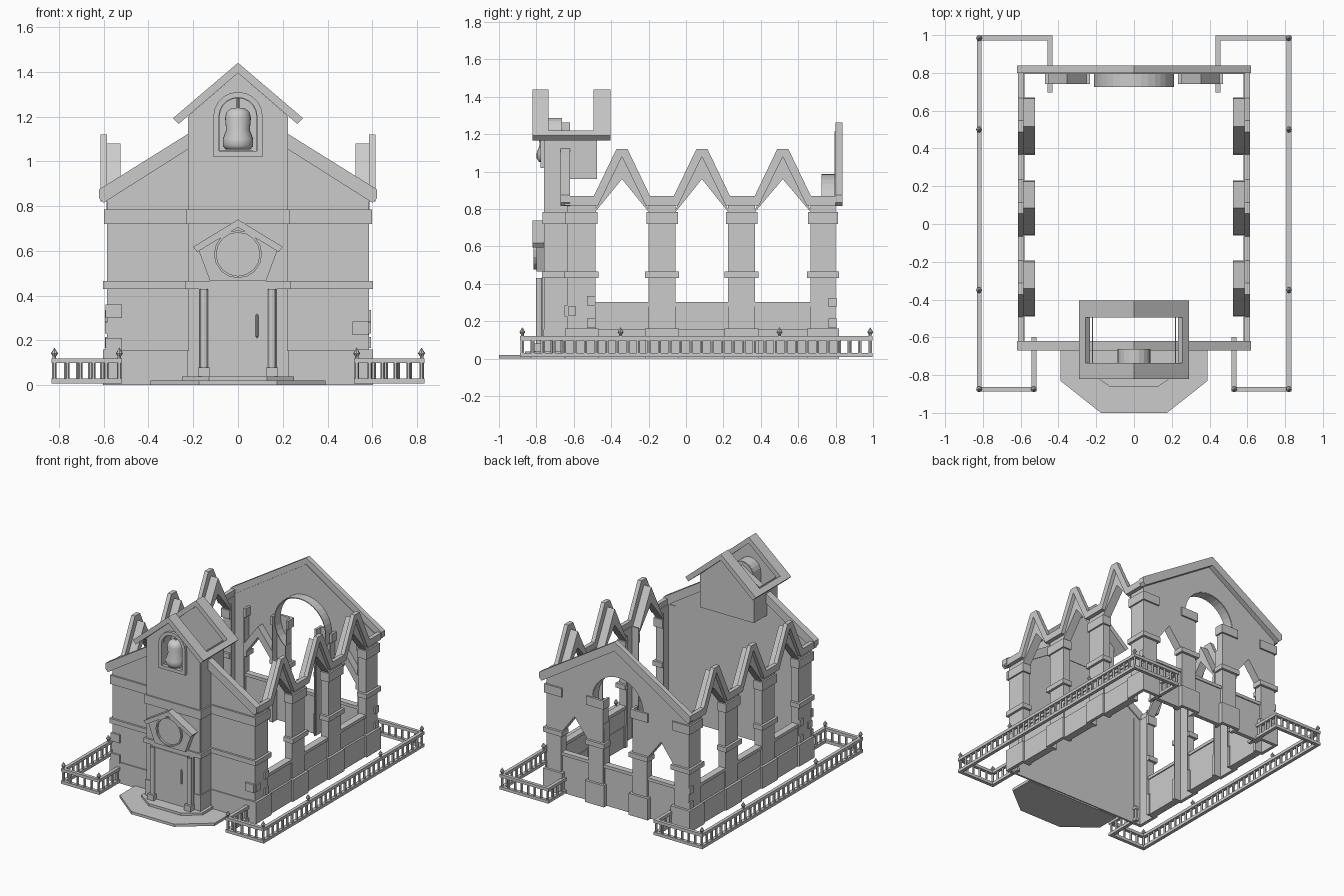
import bpy, bmesh, math
from mathutils import Vector

if "Cube" in bpy.data.objects:
    bpy.data.objects.remove(bpy.data.objects["Cube"], do_unlink=True)

stone = bpy.data.materials.new("grey_stone")
stone.use_nodes = True
COLOR = (0.6, 0.6, 0.6, 1)
stone.diffuse_color = COLOR
stone.node_tree.nodes["Principled BSDF"].inputs["Base Color"].default_value = COLOR


def finish(name, bm, thickness=0):
    bmesh.ops.recalc_face_normals(bm, faces=bm.faces)
    me = bpy.data.meshes.new(name)
    bm.to_mesh(me)
    bm.free()
    me.materials.append(stone)
    ob = bpy.data.objects.new(name, me)
    bpy.context.collection.objects.link(ob)
    if thickness:
        m = ob.modifiers.new("thickness", 'SOLIDIFY')
        m.thickness, m.offset = thickness, 0
    return ob


# Profile planes: (a, b) lies in the profile, d runs along the extrusion
def along_y(a, b, d): return (a, d, b)
def along_z(a, b, d): return (a, b, d)
def along_x(a, b, d): return (d, a, b)
def along_neg_x(a, b, d): return (-d, a, b)


def prism(name, pts, to3d, d0, d1):
    bm = bmesh.new()
    rows = [[bm.verts.new(to3d(a, b, d)) for a, b in pts] for d in (d0, d1)]
    for row in rows:
        bm.faces.new(row)
    n = len(pts)
    for i in range(n):
        j = (i + 1) % n
        bm.faces.new((rows[0][i], rows[0][j], rows[1][j], rows[1][i]))
    return finish(name, bm)


def box(name, x0, x1, y0, y1, z0, z1):
    return prism(name, [(x0, y0), (x1, y0), (x1, y1), (x0, y1)], along_z, z0, z1)


def sheet(name, loops, to3d, d, thickness=0.006):
    """Flat wall; loops after the first are holes."""
    bm = bmesh.new()
    for pts in loops:
        vs = [bm.verts.new(to3d(a, b, d)) for a, b in pts]
        for i, v in enumerate(vs):
            bm.edges.new((v, vs[(i + 1) % len(vs)]))
    bmesh.ops.triangle_fill(bm, edges=bm.edges[:], use_beauty=True)
    return finish(name, bm, thickness)


def reveal(name, pts, to3d, d0, d1):
    """Open strip lining an opening."""
    bm = bmesh.new()
    rows = [[bm.verts.new(to3d(a, b, d)) for a, b in pts] for d in (d0, d1)]
    for i in range(len(pts) - 1):
        bm.faces.new((rows[0][i], rows[0][i + 1], rows[1][i + 1], rows[1][i]))
    return finish(name, bm, 0.006)


def lathe(name, profile, x, y, steps=12, smooth=False):
    bm = bmesh.new()
    vs = [bm.verts.new((x + r, y, z)) for r, z in profile]
    es = [bm.edges.new(p) for p in zip(vs, vs[1:])]
    bmesh.ops.spin(bm, geom=vs + es, cent=(x, y, 0), axis=(0, 0, 1),
                   angle=math.tau, steps=steps, use_duplicate=False)
    bmesh.ops.remove_doubles(bm, verts=bm.verts, dist=0.0002)
    ob = finish(name, bm)
    if smooth:
        for p in ob.data.polygons:
            p.use_smooth = True
    return ob


def arch(hw, z0, spring, n=10):
    arc = [(-hw * math.cos(math.pi * i / n), spring + hw * math.sin(math.pi * i / n))
           for i in range(n + 1)]
    return [(-hw, z0)] + arc + [(hw, z0)]


def mirror(pts):
    """Complete a right-hand profile with its left half."""
    return pts + [(-a, b) for a, b in reversed(pts) if abs(a) > 1e-6]


# Pilasters: hollow U-shaped piers with a base, a middle band and a capital
def u_prism(name, u0, u1, v, inner, t, plane, z0, z1):
    plan = [(u0, inner), (u0, v), (u1, v), (u1, inner),
            (u1 - t, inner), (u1 - t, v - t), (u0 + t, v - t), (u0 + t, inner)]
    prism(name, [plane(a, b) for a, b in plan], along_z, z0, z1)


def pilaster(side, u0, u1, v, plane, top):
    inner = v - 0.06
    u_prism(side + "_pier", u0, u1, v, inner, 0.006, plane, 0, top)
    for part, z0, z1, e in (("base", 0, 0.16, 0.018), ("band", 0.43, 0.465, 0.018),
                            ("capital", 0.72, 0.785, 0.012)):
        u_prism(side + "_pier_" + part, u0 - e, u1 + e, v + e, inner, e, plane, z0, z1)


# Side walls
PIERS = [(-0.63, -0.485), (-0.2, -0.055), (0.225, 0.37), (0.665, 0.8)]
for side, s, ax in (("left", 1, along_x), ("right", -1, along_neg_x)):
    for u0, u1 in PIERS:
        pilaster(side, u0, u1, 0.585, lambda u, v: (s * v, u), 0.83)
    upper, lower = [(-0.65, 0.87)], [(-0.65, 0.82)]
    for (_, a), (b, _) in zip(PIERS, PIERS[1:]):
        c, h = (a + b) / 2, (b - a) / 2
        prism(side + "_pointed_arch",
              [(c - h, 0.785), (c, 0.96), (c + h, 0.785), (c + h, 0.8), (c, 1.08), (c - h, 0.8)],
              ax, 0.525, 0.588)
        upper += [(c - 0.15, 0.87), (c - 0.03, 1.12), (c + 0.03, 1.12), (c + 0.15, 0.87)]
        lower += [(c - 0.127, 0.82), (c, 1.08), (c + 0.127, 0.82)]
        for part, x0, x1, z0, z1 in (("low_wall", 0.54, 0.575, 0, 0.29),
                                     ("low_wall_ledge", 0.532, 0.583, 0.28, 0.303),
                                     ("low_wall_base", 0.535, 0.59, 0, 0.155)):
            box(side + "_" + part, s * x0, s * x1, a, b, z0, z1)
    prism(side + "_zigzag_coping", upper + [(0.8, 0.87), (0.8, 0.82)] + lower[::-1],
          ax, 0.585, 0.615)
    # Loose corner stones on the side faces
    for y, z in ((-0.61, 0.255), (-0.507, 0.31), (-0.507, 0.19), (0.783, 0.3), (0.783, 0.19)):
        box(side + "_corner_stone", s * 0.58, s * 0.595, y - 0.022, y + 0.022, z - 0.025, z + 0.025)

# Gable copings
gable = [(0.62, 0.835), (0.6, 0.815), (0, 1.195), (-0.6, 0.815), (-0.62, 0.835),
         (-0.62, 0.875), (0, 1.262), (0.62, 0.875)]
prism("front_gable_coping", gable, along_y, -0.67, -0.62)
prism("back_gable_coping", gable, along_y, 0.8, 0.838)

# Back wall: two pointed openings and a middle opening ending in a round window
R, ZC, HW = 0.21, 0.775, 0.12
start = math.asin(HW / R)
circle = [(R * math.sin(t), ZC - R * math.cos(t))
          for t in [start + (math.tau - 2 * start) * i / 28 for i in range(29)]]
pointed = [(0.24, 0), (0.24, 0.45), (0.355, 0.6), (0.465, 0.45), (0.465, 0)]
right_half = [(HW, 0)] + pointed + [(0.585, 0), (0.585, 0.84), (0, 1.215)]
left_half = [(-a, b) for a, b in reversed(right_half[:-1])]
sheet("back_wall", [right_half + left_half + circle[::-1]], along_y, 0.797)
reveal("round_window_reveal", [(HW, 0)] + circle + [(-HW, 0)], along_y, 0.797, 0.725)
for s in (1, -1):
    prism("back_pointed_arch", [(s * a, b) for a, b in pointed[1:4]]
          + [(s * 0.465, 0.53), (s * 0.355, 0.68), (s * 0.24, 0.53)], along_y, 0.74, 0.795)
    for u0, u1 in ((0.12, 0.24), (0.465, 0.585)):
        a, b = sorted((s * u0, s * u1))
        pilaster("back", a, b, 0.8, lambda u, v: (u, v), 0.785)
for a, b in ((-0.465, -0.24), (-HW, HW), (0.24, 0.465)):
    box("back_low_wall", a, b, 0.755, 0.785, 0, 0.29)
    box("back_low_wall_ledge", a, b, 0.747, 0.793, 0.28, 0.303)

# Front wall with tower bay
sheet("front_wall", [mirror([(0.585, 0), (0.585, 0.84), (0, 1.215)])], along_y, -0.632)
niche = arch(0.085, 1.045, 1.2)
tower_top = [(0.22, 1.205), (0, 1.395)]
sheet("tower_front", [mirror([(0.22, 0)] + tower_top), niche], along_y, -0.755)
sheet("tower_back", [mirror([(0.22, 0.96)] + tower_top)], along_y, -0.48)
for ax in (along_x, along_neg_x):
    sheet("tower_side", [[(-0.755, 0), (-0.635, 0), (-0.635, 0.96), (-0.48, 0.96),
                          (-0.48, 1.2), (-0.755, 1.2)]], ax, 0.22)
for part, z0, z1, e in (("base", 0, 0.155, 0.008), ("band", 0.43, 0.465, 0.015),
                        ("cornice", 0.72, 0.785, 0.013)):
    for s in (1, -1):
        box("front_" + part, s * 0.22, s * (0.585 + e), -0.635 - e, -0.63, z0, z1)
    u_prism("tower_" + part, -0.22 - e, 0.22 + e, 0.755 + e, 0.632, e,
            lambda u, v: (u, -v), z0, z1)
for x, z in ((-0.555, 0.33), (-0.555, 0.18), (0.548, 0.255)):
    box("front_corner_stone", x - 0.036, x + 0.036, -0.65, -0.63, z - 0.03, z + 0.03)

# Bell niche and bell
sheet("niche_frame", [arch(0.11, 1.02, 1.2), niche], along_y, -0.765, 0.025)
reveal("niche_reveal", niche + niche[:1], along_y, -0.755, -0.665)
sheet("niche_back", [niche], along_y, -0.665)
lathe("bell", [(0, 1.24), (0.03, 1.237), (0.05, 1.222), (0.058, 1.195), (0.053, 1.14),
               (0.068, 1.1), (0.068, 1.07), (0.055, 1.052), (0, 1.052)], 0, -0.73, 24, True)
lathe("bell_rod", [(0.007, 1.235), (0.007, 1.285)], 0, -0.73, 8)

# Tower roof: two gable rims joined by eave strips, open between
rim = mirror([(0.265, 1.167), (0.29, 1.193), (0, 1.44)]) + [(0, 1.395)]
for y0, y1 in ((-0.82, -0.735), (-0.495, -0.405)):
    prism("tower_roof_rim", rim, along_y, y0, y1)
for s in (1, -1):
    prism("tower_roof_eave", [(s * 0.265, 1.167), (s * 0.29, 1.193), (s * 0.258, 1.22),
                              (s * 0.233, 1.195)], along_y, -0.735, -0.495)

# Portal: door, columns, pediment and rose window
box("door_frame", -0.175, 0.175, -0.77, -0.755, 0.03, 0.43)
box("door", -0.14, 0.14, -0.776, -0.76, 0.04, 0.42)
lathe("door_handle", [(0, 0.21), (0.007, 0.22), (0.007, 0.31), (0, 0.32)], 0.085, -0.784, 8)
for s in (1, -1):
    x = s * 0.152
    lathe("door_column", [(0.018, 0.04), (0.018, 0.43)], x, -0.785, 12)
    box("door_column_base", x - 0.026, x + 0.026, -0.811, -0.76, 0.035, 0.08)
prism("pediment", mirror([(0.125, 0.465), (0.175, 0.6), (0, 0.705)]), along_y, -0.8, -0.755)
prism("pediment_hood", mirror([(0.182, 0.595), (0.2, 0.618), (0, 0.74)]) + [(0, 0.705)],
      along_y, -0.82, -0.755)
ring = [[(r * math.cos(math.tau * i / 16), 0.585 + r * math.sin(math.tau * i / 16))
         for i in range(16)] for r in (0.107, 0.097)]
sheet("rose_window_ring", ring, along_y, -0.805, 0.02)

# Entrance steps
prism("lower_step", mirror([(0.39, -0.65), (0.39, -0.83), (0.175, -1)]), along_z, 0, 0.02)
prism("upper_step", mirror([(0.25, -0.65), (0.25, -0.775), (0.13, -0.86)]), along_z, 0.02, 0.038)


# Fence
def fence_run(side, p, q):
    p, q = Vector(p), Vector(q)
    lo = [min(p[i], q[i]) - 0.0125 for i in (0, 1)]
    hi = [max(p[i], q[i]) + 0.0125 for i in (0, 1)]
    for part, z0, z1 in (("bottom_rail", 0.008, 0.03), ("top_rail", 0.098, 0.12)):
        box(side + "_fence_" + part, lo[0], hi[0], lo[1], hi[1], z0, z1)
    n = round((q - p).length / 0.056)
    for i in range(n + 1):
        x, y = p.lerp(q, i / n)
        lathe(side + "_fence_baluster", [(0.01, 0.03), (0.01, 0.098)], x, y, 6)


for side, s in (("left", 1), ("right", -1)):
    path = [(0.445, 0.71), (0.445, 0.985), (0.82, 0.985), (0.82, -0.875),
            (0.53, -0.875), (0.53, -0.61)]
    path = [(s * x, y) for x, y in path]
    for p, q in zip(path, path[1:]):
        fence_run(side, p, q)
    for x, y in ((0.82, 0.985), (0.82, 0.5), (0.82, -0.35), (0.82, -0.875), (0.53, -0.875)):
        lathe(side + "_fence_finial", [(0.008, 0.118), (0.008, 0.13), (0.016, 0.142),
                                       (0, 0.168)], s * x, y, 8)
